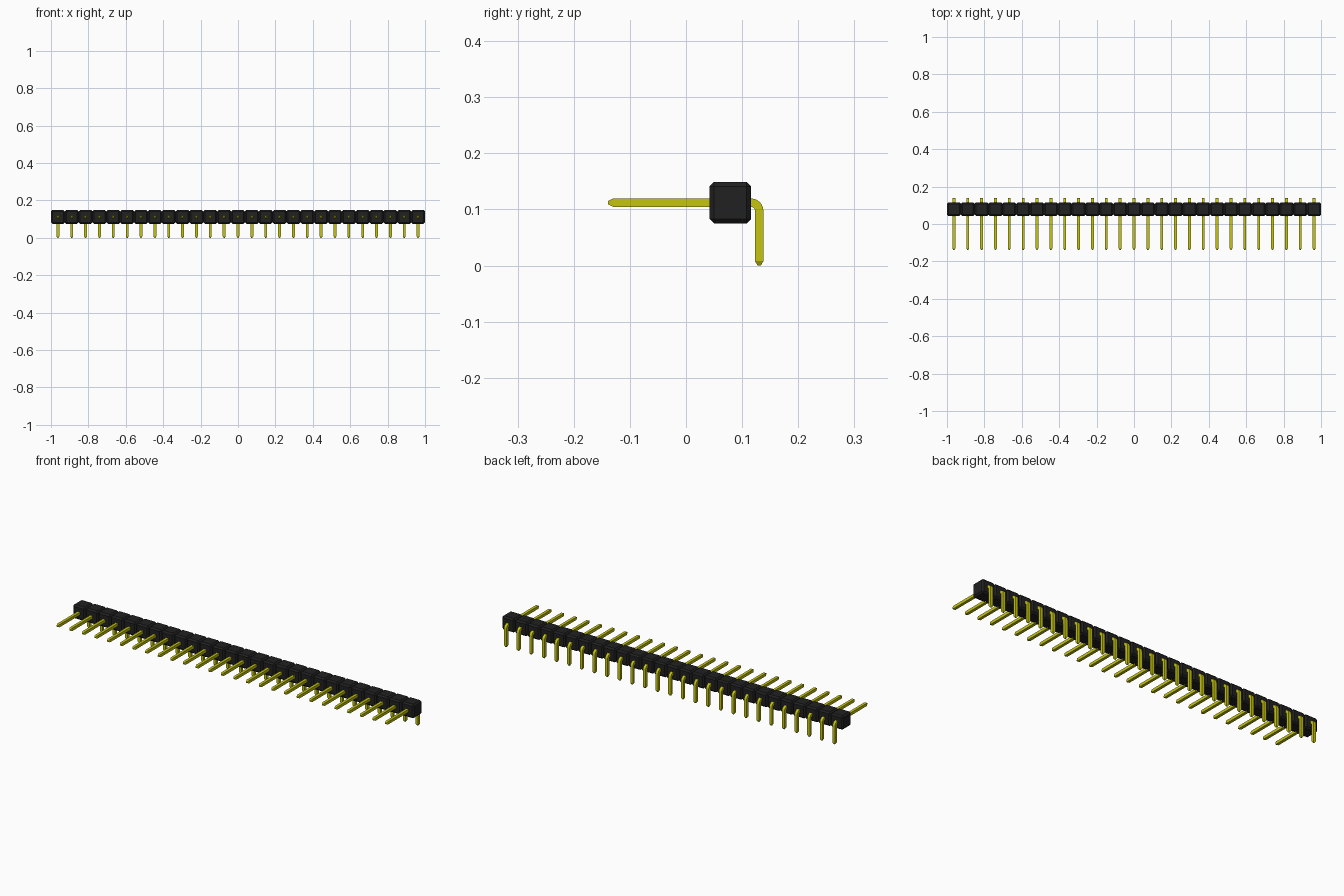
import bpy, bmesh, math

cube = bpy.data.objects.get("Cube")
if cube:
    bpy.data.objects.remove(cube, do_unlink=True)

COUNT = 27
PITCH = 2 / COUNT
HALF = 0.0075            # half the pin thickness
PIN_Z, LEG_Y = 0.112, 0.1305
BEND = 0.0145            # centre-line radius of the bend


def material(name, rgb):
    m = bpy.data.materials.new(name)
    m.use_nodes = True
    m.diffuse_color = (*rgb, 1)
    bsdf = next(n for n in m.node_tree.nodes if n.type == 'BSDF_PRINCIPLED')
    bsdf.inputs["Base Color"].default_value = (*rgb, 1)
    return m


def finish(bm, name, mat):
    bmesh.ops.recalc_face_normals(bm, faces=bm.faces)
    mesh = bpy.data.meshes.new(name)
    bm.to_mesh(mesh)
    bm.free()
    mesh.materials.append(mat)
    return mesh


def repeat(mesh, name):
    """Place one linked copy of the mesh at every pin position."""
    objs = []
    for i in range(COUNT):
        ob = bpy.data.objects.new(f"{name}_{i + 1:02d}", mesh)
        ob.location.x = (i - (COUNT - 1) / 2) * PITCH
        bpy.context.collection.objects.link(ob)
        objs.append(ob)
    return objs


black = material("black plastic", (0.015, 0.015, 0.015))
gold = material("yellow metal", (0.56, 0.56, 0.005))

# Housing block: a cube with chamfered edges
bm = bmesh.new()
bmesh.ops.create_cube(bm, size=PITCH)
bmesh.ops.translate(bm, verts=bm.verts, vec=(0, 0.079, PIN_Z))
bmesh.ops.bevel(bm, geom=bm.edges[:], offset=0.008, segments=1, affect='EDGES')
repeat(finish(bm, "housing_block", black), "housing_block")

# Pin: square section swept along an L path; (y, z, normal angle, half size)
up = math.pi / 2
path = [(-0.139, PIN_Z, up, 0.003), (-0.130, PIN_Z, up, HALF)]
for k in range(7):
    a = up * (1 - k / 6)
    path.append((LEG_Y - BEND + BEND * math.cos(a),
                 PIN_Z - BEND + BEND * math.sin(a), a, HALF))
path += [(LEG_Y, 0.008, 0, HALF), (LEG_Y, 0, 0, 0.003)]

bm = bmesh.new()
rings = []
for y, z, a, h in path:
    rings.append([bm.verts.new((sx * h, y + sn * h * math.cos(a), z + sn * h * math.sin(a)))
                  for sx, sn in ((-1, -1), (1, -1), (1, 1), (-1, 1))])
for r, s in zip(rings, rings[1:]):
    for i in range(4):
        j = (i + 1) % 4
        bm.faces.new((r[i], r[j], s[j], s[i]))
bm.faces.new(rings[0])
bm.faces.new(rings[-1])
pins = repeat(finish(bm, "bent_pin", gold), "bent_pin")

# Smooth the bend only, keeping pin corners and tips sharp
bpy.ops.object.select_all(action='DESELECT')
pins[0].select_set(True)
bpy.context.view_layer.objects.active = pins[0]
bpy.ops.object.shade_smooth_by_angle(angle=math.radians(20))
